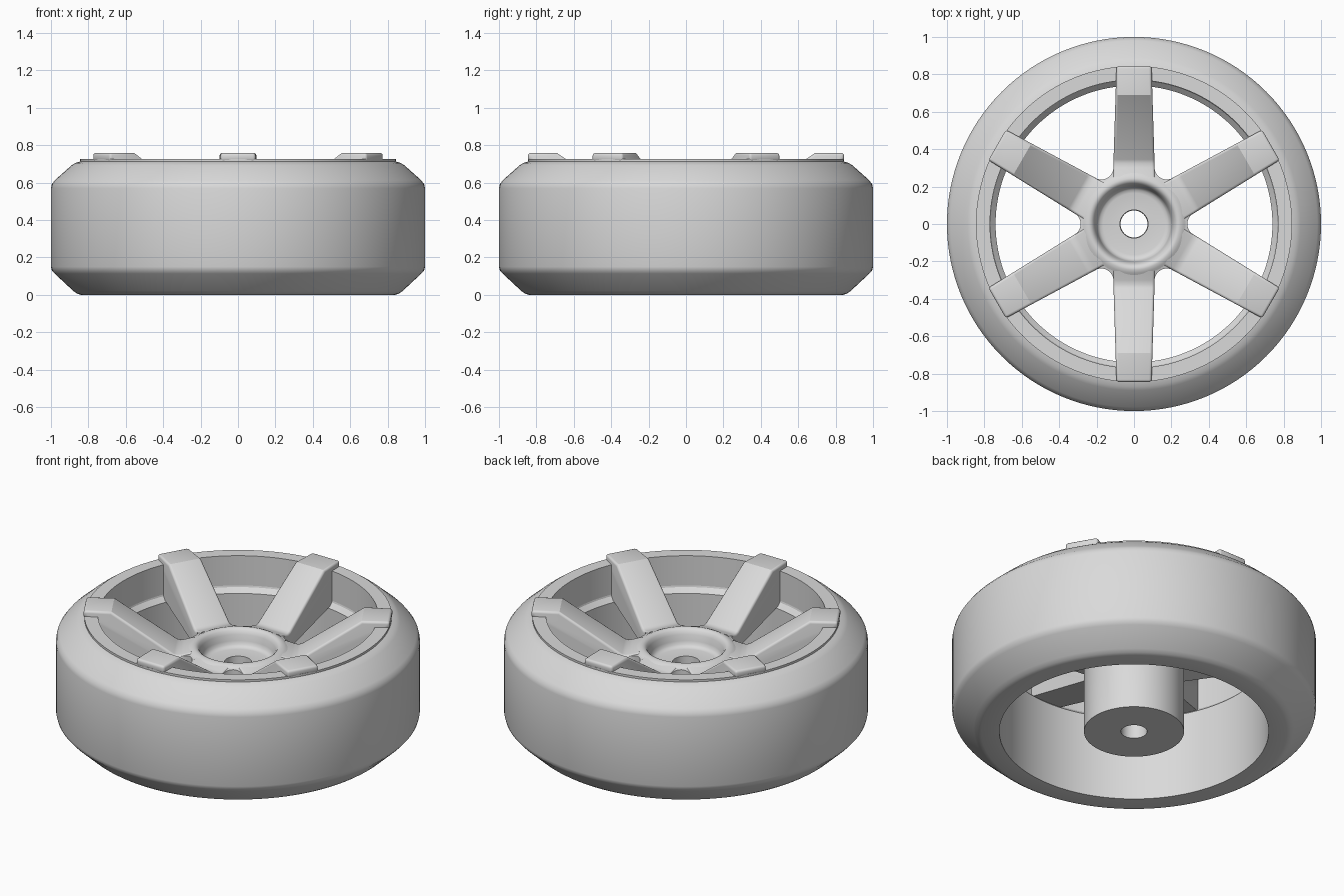
import bpy, bmesh, math
from mathutils import Matrix, Vector

if "Cube" in bpy.data.objects:
    bpy.data.objects.remove(bpy.data.objects["Cube"], do_unlink=True)

grey = bpy.data.materials.new("plain grey")
grey.use_nodes = True
grey.diffuse_color = (0.7, 0.7, 0.7, 1)
grey.node_tree.nodes["Principled BSDF"].inputs["Base Color"].default_value = (0.7, 0.7, 0.7, 1)


def finish(name, bm, angle=28):
    """Turn a bmesh into a smooth object that keeps its sharp edges."""
    bmesh.ops.recalc_face_normals(bm, faces=bm.faces)
    mesh = bpy.data.meshes.new(name)
    bm.to_mesh(mesh)
    bm.free()
    mesh.materials.append(grey)
    mesh.shade_smooth()
    mesh.set_sharp_from_angle(angle=math.radians(angle))
    obj = bpy.data.objects.new(name, mesh)
    bpy.context.collection.objects.link(obj)
    return obj


def lathe(name, profile, steps=128, angle=28):
    """Revolve a closed (radius, height) loop around z."""
    bm = bmesh.new()
    rings = []
    for i in range(steps):
        a = math.tau * i / steps
        rings.append([bm.verts.new((r * math.cos(a), r * math.sin(a), z)) for r, z in profile])
    n = len(profile)
    for i in range(steps):
        here, there = rings[i], rings[(i + 1) % steps]
        for j in range(n):
            k = (j + 1) % n
            bm.faces.new((here[j], there[j], there[k], here[k]))
    return finish(name, bm, angle)


def prism(bm, bottom, top):
    """Close two matching loops into a solid."""
    a = [bm.verts.new(p) for p in bottom]
    b = [bm.verts.new(p) for p in top]
    bm.faces.new(a)
    bm.faces.new(b)
    for i in range(len(a)):
        j = (i + 1) % len(a)
        bm.faces.new((a[i], a[j], b[j], b[i]))


# Tyre with rounded, chamfered shoulders
lathe("tyre", [(0.75, 0), (0.84, 0), (0.86, 0.006), (0.88, 0.02), (0.98, 0.113),
               (0.995, 0.13), (1, 0.15), (1, 0.57), (0.995, 0.592), (0.98, 0.612),
               (0.89, 0.692), (0.87, 0.705), (0.845, 0.712), (0.75, 0.5)])

# Rim barrel: flat lip, wide upper wall, chamfered step, narrower bore
lathe("rim", [(0.845, 0.68), (0.845, 0.725), (0.77, 0.725), (0.77, 0.54),
              (0.74, 0.51), (0.74, 0), (0.76, 0), (0.79, 0.5)])

# Hub: long boss with a through hole and a dished top
lathe("hub", [(0.072, 0), (0.275, 0), (0.275, 0.5), (0.283, 0.522), (0.262, 0.535),
              (0.245, 0.542), (0.23, 0.541), (0.217, 0.53), (0.207, 0.51), (0.2, 0.475),
              (0.194, 0.455), (0.182, 0.444), (0.165, 0.44), (0.075, 0.44)], angle=40)

# Six spokes: flat pads on the lip, sloping down into the hub
side = [(0.25, 0.535), (0.3, 0.52), (0.325, 0.515), (0.345, 0.521), (0.69, 0.758),
        (0.845, 0.758), (0.845, 0.715), (0.79, 0.7), (0.79, 0.53), (0.25, 0.4)]


def half_width(r):
    return 0.12 - 0.031 * r


for i in range(6):
    bm = bmesh.new()
    prism(bm, [(r, -half_width(r), z) for r, z in side],
          [(r, half_width(r), z) for r, z in side])
    bmesh.ops.recalc_face_normals(bm, faces=bm.faces)
    edges = [e for e in bm.edges
             if e.calc_face_angle(0) > 1 and min(v.co.z for v in e.verts) > 0.512
             and e.verts[0].co.x + e.verts[1].co.x > 0.54
             and max(v.co.z for v in e.verts) != 0.7
             and not all(abs(v.co.x - 0.79) < 0.001 for v in e.verts)]
    bmesh.ops.bevel(bm, geom=edges, offset=0.014, segments=3, profile=0.5,
                    affect='EDGES', clamp_overlap=True)
    bm.transform(Matrix.Rotation(math.radians(30 + 60 * i), 4, 'Z'))
    finish(f"spoke_{i + 1}", bm, 32)

# Concave webs that round the corners between neighbouring spokes
fillet = [Vector((0.35 + 0.065 * math.cos(a), 0.065 * math.sin(a), 0))
          for a in (math.radians(120 + 10 * k) for k in range(13))]
outline = fillet + [Vector((0.25, -0.07, 0)), Vector((0.25, 0.07, 0))]
for i in range(6):
    bm = bmesh.new()
    prism(bm, [(p.x, p.y, 0.42) for p in outline],
          [(p.x, p.y, 0.537 - 0.35 * (p.length - 0.25)) for p in outline])
    bm.transform(Matrix.Rotation(math.radians(60 * i), 4, 'Z'))
    finish(f"spoke_web_{i + 1}", bm)
